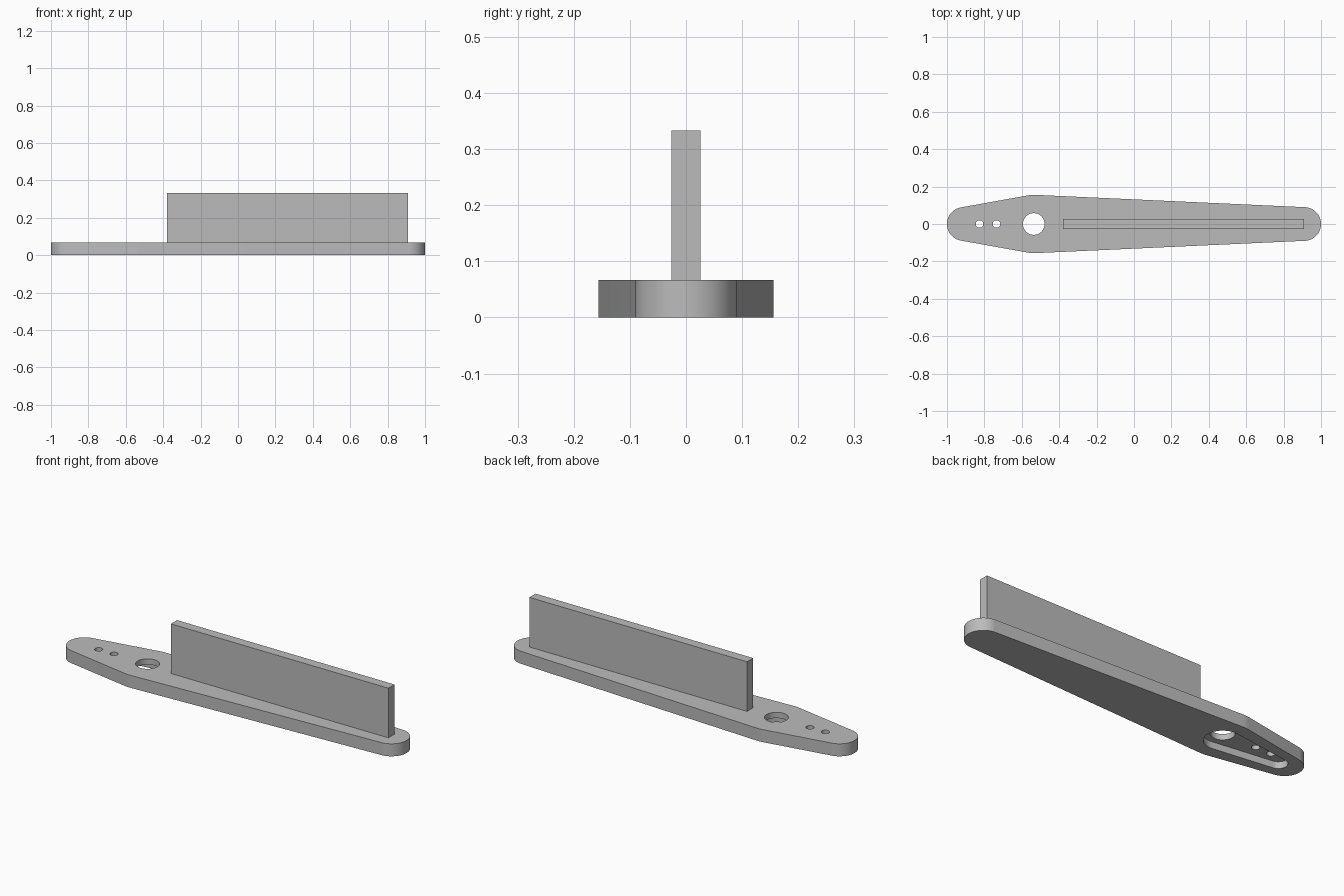
import bpy, bmesh, math

cube = bpy.data.objects.get("Cube")
if cube:
    bpy.data.objects.remove(cube, do_unlink=True)

grey = bpy.data.materials.new("light_grey")
grey.use_nodes = True
colour = (0.5, 0.5, 0.5, 1)
grey.diffuse_color = colour
grey.node_tree.nodes["Principled BSDF"].inputs["Base Color"].default_value = colour

THICK = 0.067
HUB_X = -0.536


def hull_outline(circles, steps=24):
    """Outline wrapped round circles (x, radius) listed from right to left."""
    angles = [0]
    for (x1, r1), (x2, r2) in zip(circles, circles[1:]):
        angles.append(math.acos((r2 - r1) / (x1 - x2)))
    angles.append(math.pi)
    upper = []
    for (x, r), a, b in zip(circles, angles, angles[1:]):
        n = max(2, round(steps * (b - a) / math.pi * 2))
        for i in range(n + 1):
            t = a + (b - a) * i / n
            upper.append((x + r * math.cos(t), r * math.sin(t)))
    lower = [(x, -y) for x, y in reversed(upper[1:-1])]
    return upper + lower


def prism(name, outline, z0, z1):
    """Extrude a flat outline from z0 to z1."""
    bm = bmesh.new()
    face = bm.faces.new([bm.verts.new((x, y, z0)) for x, y in outline])
    top = bmesh.ops.extrude_face_region(bm, geom=[face])["geom"]
    verts = [v for v in top if isinstance(v, bmesh.types.BMVert)]
    bmesh.ops.translate(bm, verts=verts, vec=(0, 0, z1 - z0))
    bmesh.ops.recalc_face_normals(bm, faces=bm.faces)
    mesh = bpy.data.meshes.new(name)
    bm.to_mesh(mesh)
    bm.free()
    mesh.materials.append(grey)
    obj = bpy.data.objects.new(name, mesh)
    bpy.context.collection.objects.link(obj)
    return obj


def activate(obj):
    bpy.ops.object.select_all(action="DESELECT")
    obj.select_set(True)
    bpy.context.view_layer.objects.active = obj


# Tapered arm plate with rounded ends
plate = prism("arm_plate", hull_outline([(0.91, 0.09), (HUB_X, 0.156), (-0.91, 0.09)]), 0, THICK)

# Underside pocket, hub hole and two screw holes
cutters = [prism("pocket_cutter", hull_outline([(HUB_X, 0.09), (-0.872, 0.045)]), -0.05, 0.036)]
for x, r in ((HUB_X, 0.058), (-0.735, 0.02), (-0.826, 0.02)):
    cutters.append(prism("hole_cutter", hull_outline([(x, r)], 16), -0.1, 0.15))

activate(plate)
for cutter in cutters:
    cutter.hide_render = True
    mod = plate.modifiers.new("cut", "BOOLEAN")
    mod.operation = "DIFFERENCE"
    mod.solver = "EXACT"
    mod.object = cutter
    bpy.ops.object.modifier_apply(modifier=mod.name)
for cutter in cutters:
    bpy.data.objects.remove(cutter, do_unlink=True)
activate(plate)
bpy.ops.object.shade_smooth_by_angle(angle=math.radians(20))

# Upright fin along the long side of the arm
left, right, half = -0.38, 0.91, 0.026
prism("upright_fin", [(left, -half), (right, -half), (right, half), (left, half)], THICK - 0.005, 0.333)
